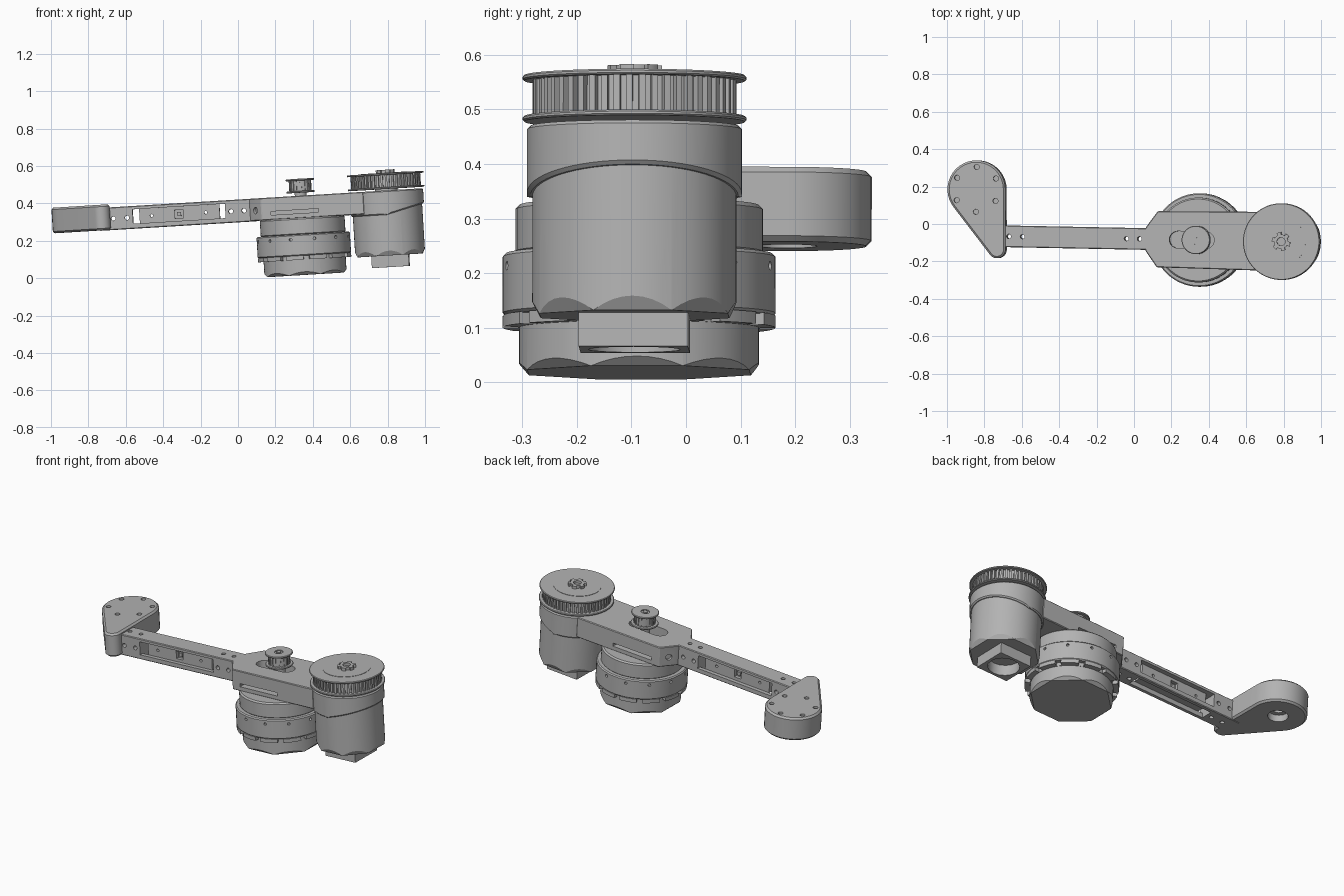
import bpy, bmesh, math
from mathutils import Matrix, Vector

cube = bpy.data.objects.get("Cube")
if cube:
    bpy.data.objects.remove(cube, do_unlink=True)

GREY = (0.45, 0.45, 0.45, 1)
metal = bpy.data.materials.new("machined grey")
metal.use_nodes = True
metal.diffuse_color = GREY
metal.node_tree.nodes["Principled BSDF"].inputs["Base Color"].default_value = GREY

# The whole assembly leans slightly; parts are made level, then placed
PLACE = (Matrix.Translation((0, -0.079, 0)) @ Matrix.Rotation(math.radians(-1.1), 4, 'Z')
         @ Matrix.Rotation(math.radians(-3.5), 4, 'Y'))
parts = []


def circle(r, u=0, v=0, n=64, phase=0):
    return [(u + r * math.cos(phase + math.tau * i / n),
             v + r * math.sin(phase + math.tau * i / n)) for i in range(n)]


def gear(outer, inner, teeth, u, gap=0.5):
    """Outline with square teeth; gap is the share of each pitch cut away."""
    pts, pitch = [], math.tau / teeth
    for i in range(teeth):
        for r, start, end in ((outer, gap, 1), (inner, 1, 1 + gap)):
            for k in range(4):
                a = pitch * (i + start + (end - start) * k / 3)
                pts.append((u + r * math.cos(a), r * math.sin(a)))
    return pts


def capsule(u0, v0, r0, u1, v1, r1, n=24):
    """Two arcs of different radius joined by tangent lines."""
    d = Vector((u1 - u0, v1 - v0))
    base, tilt = math.atan2(d.y, d.x), math.acos((r0 - r1) / d.length)
    pts = []
    for cu, cv, r, a, b in ((u0, v0, r0, tilt, math.tau - tilt), (u1, v1, r1, -tilt, tilt)):
        for i in range(n + 1):
            t = base + a + (b - a) * i / n
            pts.append((cu + r * math.cos(t), cv + r * math.sin(t)))
    return pts


def prism(name, pts, w0, w1, bevel=0, cutter=False):
    bm = bmesh.new()
    low = [bm.verts.new((u, v, w0)) for u, v in pts]
    high = [bm.verts.new((u, v, w1)) for u, v in pts]
    bm.faces.new(low[::-1])
    bm.faces.new(high)
    for i in range(len(pts)):
        j = (i + 1) % len(pts)
        bm.faces.new((low[i], low[j], high[j], high[i]))
    bmesh.ops.remove_doubles(bm, verts=bm.verts, dist=1e-5)
    bmesh.ops.recalc_face_normals(bm, faces=bm.faces)
    mesh = bpy.data.meshes.new(name)
    bm.to_mesh(mesh)
    bm.free()
    mesh.materials.append(metal)
    ob = bpy.data.objects.new(name, mesh)
    bpy.context.collection.objects.link(ob)
    if cutter:
        ob.hide_render = True
    else:
        parts.append(ob)
    if bevel:
        mod = ob.modifiers.new("edge", 'BEVEL')
        mod.width, mod.segments, mod.limit_method = bevel, 1, 'ANGLE'
    return ob


def box(name, u0, u1, v0, v1, w0, w1, **kw):
    return prism(name, [(u0, v0), (u1, v0), (u1, v1), (u0, v1)], w0, w1, **kw)


def rod(start, end, r):
    """Cutter cylinder between two points."""
    a, b = Vector(start), Vector(end)
    ob = prism("hole_cutter", circle(r, n=16), 0, (b - a).length, cutter=True)
    ob.data.transform(Matrix.Translation(a) @ (b - a).to_track_quat('Z', 'Y').to_matrix().to_4x4())
    return ob


def cut(ob, cutters):
    for c in cutters:
        mod = ob.modifiers.new("cut", 'BOOLEAN')
        mod.operation, mod.solver, mod.object = 'DIFFERENCE', 'EXACT', c
    bpy.context.view_layer.update()
    mesh = bpy.data.meshes.new_from_object(
        ob.evaluated_get(bpy.context.evaluated_depsgraph_get()))
    ob.modifiers.clear()
    ob.data = mesh
    for c in cutters:
        bpy.data.objects.remove(c, do_unlink=True)


def slice_off(ob, planes):
    """Trim away everything on the outer side of each plane."""
    bm = bmesh.new()
    bm.from_mesh(ob.data)
    for point, normal in planes:
        res = bmesh.ops.bisect_plane(bm, geom=bm.verts[:] + bm.edges[:] + bm.faces[:],
                                     plane_co=point, plane_no=normal, clear_outer=True)
        rim = [e for e in res["geom_cut"] if isinstance(e, bmesh.types.BMEdge)]
        bmesh.ops.holes_fill(bm, edges=rim)
    bmesh.ops.recalc_face_normals(bm, faces=bm.faces)
    bm.to_mesh(ob.data)
    bm.free()


def facet_base(ob, u, r, w, slope):
    """Eight slanted flats around the bottom of a motor can."""
    planes = []
    for i in range(8):
        c, s = math.cos(i * math.pi / 4), math.sin(i * math.pi / 4)
        apothem = r * math.cos(math.pi / 8)
        planes.append(((u + apothem * c, apothem * s, w), (slope * c, slope * s, -1)))
    slice_off(ob, planes)


def pulley(name, u, r, flange, w0, w1, teeth):
    prism(name + "_lower_flange", circle(flange, u), w0, w0 + 0.010, bevel=0.003)
    prism(name + "_teeth", gear(r, r * 0.93, teeth, u), w0 + 0.009, w1 - 0.009)
    return prism(name + "_upper_flange", circle(flange, u), w1 - 0.010, w1, bevel=0.003)


BIG, SMALL = 0.82, 0.362      # axis positions of the two motors

# Arm tube with windows, screw holes and inner web
arm = box("arm", -0.72, 0.12, -0.058, 0.058, 0.298, 0.42, bevel=0.004)
cuts = [box("window_cutter", -0.54, -0.045, -0.1, 0.1, 0.325, 0.402, cutter=True),
        box("slot_cutter", -0.54, -0.045, -0.035, 0.035, 0.25, 0.36, cutter=True)]
for u in (-0.645, -0.572, -0.015, 0.055):
    cuts += [rod((u, -0.1, 0.359), (u, 0.1, 0.359), 0.012), rod((u, 0, 0.25), (u, 0, 0.5), 0.012)]
cut(arm, cuts)
web = box("arm_web", -0.505, -0.075, -0.03, 0.03, 0.32, 0.41)
cuts = [rod((u, -0.1, 0.362), (u, 0.1, 0.362), 0.008) for u in (-0.44, -0.15)]
cuts += [box("pocket_cutter", -0.315, -0.27, s * 0.01, s * 0.1, 0.34, 0.385, cutter=True)
         for s in (-1, 1)]
cut(web, cuts)
box("web_nut", -0.303, -0.282, -0.022, 0.022, 0.352, 0.373)

# Teardrop end bracket with a ring of screws and a stepped bore below
EU, EV = -0.823, 0.248
bracket = prism("end_bracket", capsule(EU, EV, 0.155, -0.707, -0.072, 0.046), 0.30, 0.437, bevel=0.010)
cuts = [rod((u, v, 0.41), (u, v, 0.5), 0.014)
        for u, v in circle(0.12, EU, EV, 6, math.pi / 6)]
cuts += [rod((EU, EV, 0.28), (EU, EV, 0.34), 0.055), rod((EU, EV, 0.28), (EU, EV, 0.40), 0.03)]
cut(bracket, cuts)

# Body plate with top and side slots
body = prism("body_plate", [(0.086, -0.06), (0.15, -0.15), (0.70, -0.157),
                            (0.70, 0.157), (0.15, 0.15), (0.086, 0.06)], 0.30, 0.42, bevel=0.004)
cuts = [prism("top_slot_cutter", capsule(0.26, 0, 0.045, 0.41, 0, 0.045), 0.36, 0.5, cutter=True)]
for s in (-1, 1):
    cuts.append(box("side_slot_cutter", 0.20, 0.455, s * 0.115, s * 0.2, 0.326, 0.345, cutter=True))
    cuts.append(rod((0.13, s * 0.095, 0.355), (0.05, s * 0.153, 0.355), 0.018))
cut(body, cuts)

# Motor housing, its lower rim sweeping up toward the outer end
housing = prism("motor_housing", circle(0.197, BIG), 0.29, 0.42)
slice_off(housing, [((BIG, 0, 0.29), (0.05, 0, -0.197))])
mod = housing.modifiers.new("edge", 'BEVEL')
mod.width, mod.segments, mod.limit_method = 0.006, 1, 'ANGLE'

# Tall motor and its square connector
tall = prism("tall_motor", circle(0.187, BIG), 0.072, 0.40)
facet_base(tall, BIG, 0.187, 0.072, 1.8)
socket = box("connector_socket", BIG - 0.1, BIG + 0.1, -0.1, 0.1, 0.01, 0.08)
cut(socket, [rod((BIG, 0, -0.05), (BIG, 0, 0.072), 0.085)])

# Wide motor: faceted base, notched ring, upper can
base = prism("wide_motor_base", circle(0.22, SMALL), -0.004, 0.09)
facet_base(base, SMALL, 0.22, -0.004, 1.0)
prism("wide_motor_notches", gear(0.25, 0.222, 12, SMALL, 0.25), 0.078, 0.100)
ring = prism("wide_motor_ring", circle(0.25, SMALL), 0.099, 0.214, bevel=0.006)
cut(ring, [rod((u, v, 0.188), (SMALL + (u - SMALL) * 1.2, v * 1.2, 0.188), 0.008)
           for u, v in circle(0.235, SMALL, 0, 12, math.pi / 12)])
prism("wide_motor_can", circle(0.227, SMALL), 0.21, 0.303, bevel=0.008)

# Large pulley with raised ring and lobed hub
top = pulley("large_pulley", BIG, 0.187, 0.205, 0.428, 0.513, 50)
cut(top, [rod((u, v, 0.508), (u, v, 0.53), 0.008) for u, v in circle(0.065, BIG, 0, 6)])
prism("large_pulley_spacer", circle(0.06, BIG), 0.41, 0.43)
prism("large_pulley_ring", circle(0.13, BIG), 0.512, 0.515)
hub = prism("large_pulley_hub", gear(0.05, 0.038, 6, BIG), 0.512, 0.531)
cut(hub, [rod((BIG, 0, 0.516), (BIG, 0, 0.55), 0.022)])

# Small pulley and shaft
top = pulley("small_pulley", SMALL, 0.06, 0.076, 0.436, 0.511, 20)
cut(top, [rod((SMALL, 0, 0.505), (SMALL, 0, 0.53), 0.024)])
prism("small_pulley_shaft", circle(0.013, SMALL, n=24), 0.36, 0.512)
prism("small_pulley_hub", circle(0.032, SMALL, n=32), 0.36, 0.437)

# Smooth the curved walls and set every part in place
bpy.ops.object.select_all(action='DESELECT')
for ob in parts:
    ob.data.transform(PLACE)
    ob.select_set(True)
bpy.context.view_layer.objects.active = parts[0]
bpy.ops.object.shade_smooth_by_angle(angle=math.radians(25))
